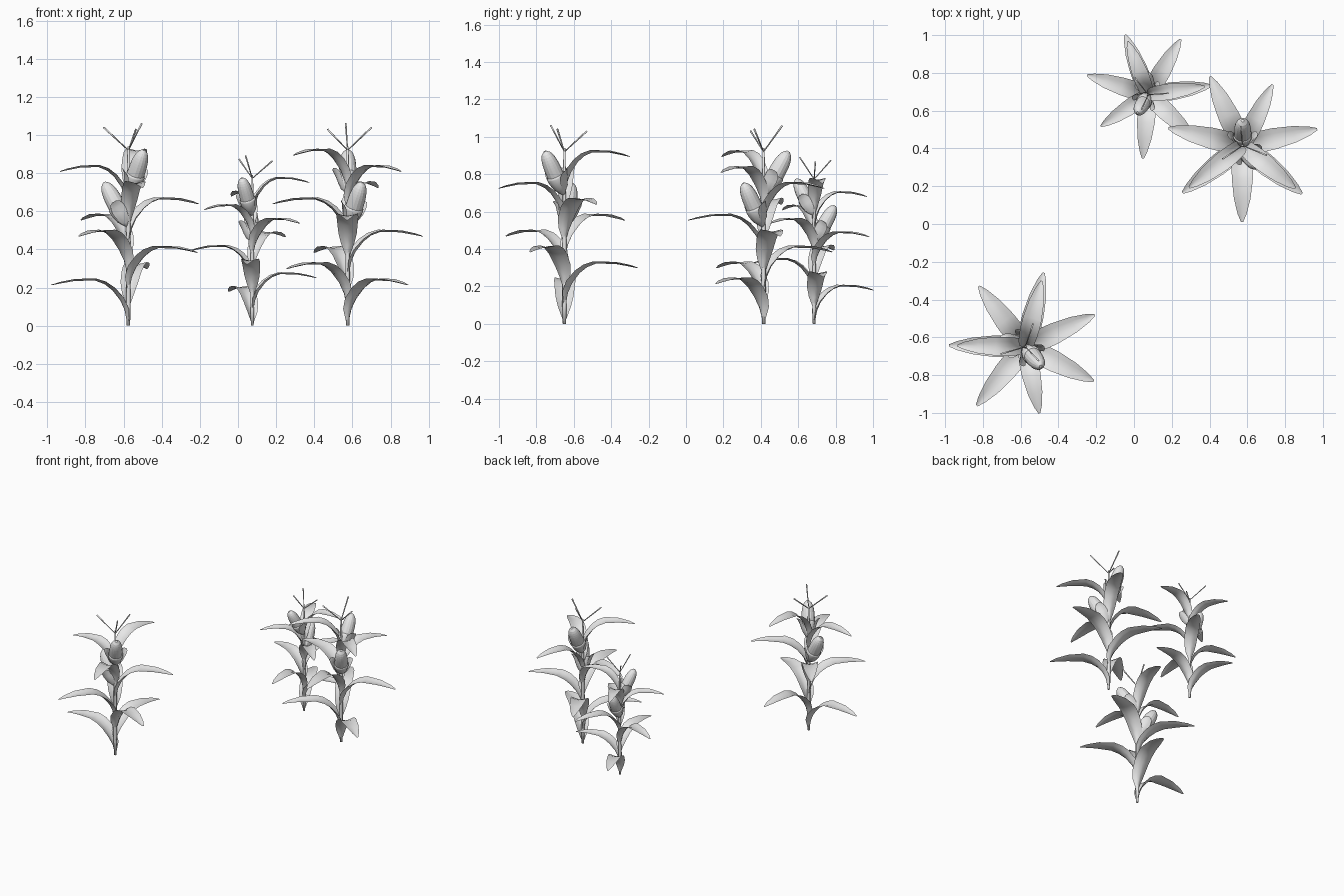
import bpy, bmesh, math
from mathutils import Matrix, Vector

cube = bpy.data.objects.get("Cube")
if cube:
    bpy.data.objects.remove(cube)

grey = bpy.data.materials.new("light_grey")
grey.use_nodes = True
grey.diffuse_color = (0.8, 0.8, 0.8, 1)
grey.node_tree.nodes["Principled BSDF"].inputs["Base Color"].default_value = (0.8, 0.8, 0.8, 1)


def finish(bm, name, smooth=True, solid=True):
    if solid:
        bmesh.ops.recalc_face_normals(bm, faces=bm.faces)
    for f in bm.faces:
        f.smooth = smooth
    mesh = bpy.data.meshes.new(name)
    bm.to_mesh(mesh)
    bm.free()
    mesh.materials.append(grey)
    return mesh


def grid(bm, rows, closed=False):
    """Skin equal-length rows of points with quads."""
    rings = [[bm.verts.new(p) for p in row] for row in rows]
    n = len(rings[0])
    faces = []
    for a, b in zip(rings, rings[1:]):
        for i in range(n if closed else n - 1):
            j = (i + 1) % n
            faces.append(bm.faces.new((a[i], a[j], b[j], b[i])))
    return rings, faces


def revolve(bm, profile, sides):
    rows = [[(r * math.cos(math.tau * i / sides), r * math.sin(math.tau * i / sides), z)
             for i in range(sides)] for r, z in profile]
    rings, faces = grid(bm, rows, True)
    bm.faces.new(rings[0][::-1])
    bm.faces.new(rings[-1])
    return faces


def blade(bm, sections):
    """Strip of folded cross-sections: distance, height, half width, fold depth."""
    pts = [Vector((s[0], 0, s[1])) for s in sections]
    rows = []
    for k, (r, z, w, fold) in enumerate(sections):
        t = (pts[min(k + 1, len(pts) - 1)] - pts[max(k - 1, 0)]).normalized()
        up = Vector((-t.z, 0, t.x))
        rows.append([pts[k] + Vector((0, -w * u, 0)) + up * fold * abs(u) ** 1.4
                     for u in (-1, -0.5, 0, 0.5, 1)])
    grid(bm, rows)


# Arching leaf with a folded midrib, its tip at height zero
bm = bmesh.new()
blade(bm, [(0.008, -0.19, 0.010, 0.012), (0.020, -0.13, 0.034, 0.024),
           (0.042, -0.08, 0.048, 0.024), (0.084, -0.026, 0.054, 0.019),
           (0.125, 0.006, 0.057, 0.015), (0.175, 0.025, 0.056, 0.012),
           (0.280, 0.023, 0.044, 0.010), (0.360, 0.009, 0.024, 0.008),
           (0.404, 0, 0.006, 0.003)])
leaf_mesh = finish(bm, "leaf", solid=False)

# Stem
bm = bmesh.new()
revolve(bm, [(0.009, 0), (0.012, 0.1), (0.011, 0.5), (0.008, 0.8), (0.005, 0.94)], 8)
stem_mesh = finish(bm, "stem")

# Tassel of thin rods
bm = bmesh.new()
for tip in ((-0.105, -0.07, 1.03), (-0.01, 0.10, 1.06), (0.125, -0.05, 1.04)):
    start, end = Vector((0, 0, 0.92)), Vector(tip)
    turn = (end - start).to_track_quat('Z', 'Y').to_matrix().to_4x4()
    bmesh.ops.create_cone(bm, cap_ends=True, segments=6, radius1=0.003, radius2=0.005,
                          depth=(end - start).length,
                          matrix=Matrix.Translation((start + end) / 2) @ turn)
tassel_mesh = finish(bm, "tassel")

# Cob with steep-sided raised kernels
bm = bmesh.new()
profile = []
for k in range(12):
    t = k / 11
    profile.append((0.046 * math.sqrt(max(1 - t ** 3.4, 0.03)), 0.10 + 0.163 * t))
kernels = revolve(bm, profile, 16)
bmesh.ops.inset_individual(bm, faces=kernels, thickness=0.0022, depth=0.0065)
cob_mesh = finish(bm, "cob", smooth=False)

# Husk bulb holding the cob
bm = bmesh.new()
revolve(bm, [(0.008, 0), (0.022, 0.018), (0.039, 0.045), (0.048, 0.08),
             (0.051, 0.106), (0.049, 0.118)], 14)
husk_mesh = finish(bm, "husk")

# Flared, round-tipped husk flap
bm = bmesh.new()
blade(bm, [(0.010, 0.005, 0.010, 0.004), (0.036, 0.035, 0.028, 0.008),
           (0.052, 0.075, 0.038, 0.011), (0.062, 0.106, 0.037, 0.010),
           (0.073, 0.126, 0.027, 0.006), (0.082, 0.136, 0.010, 0.002)])
flap_mesh = finish(bm, "husk_flap", solid=False)


def place(mesh, name, matrix):
    ob = bpy.data.objects.new(name, mesh)
    bpy.context.collection.objects.link(ob)
    ob.matrix_world = matrix


def spin(deg, axis='Z'):
    return Matrix.Rotation(math.radians(deg), 4, axis)


def plant(label, x, y, turn, size):
    base = Matrix.Translation((x, y, 0)) @ spin(turn) @ Matrix.Scale(size, 4)
    place(stem_mesh, label + "_stem", base)
    place(tassel_mesh, label + "_tassel", base)
    # Leaves spiral up the stem, shorter near the top
    for k in range(9):
        reach = 1 if k < 6 else 0.89
        place(leaf_mesh, f"{label}_leaf_{k + 1}",
              base @ Matrix.Translation((0, 0, 0.212 + 0.085 * k))
              @ spin(-39 - 360 * 2 / 7 * k) @ Matrix.Diagonal((reach, reach, 1, 1)))
    # Two ears leaning out of the stem
    for part, angle, height in (("lower", -55, 0.522), ("upper", 90, 0.692)):
        ear = (base @ Matrix.Translation((0, 0, height)) @ spin(angle)
               @ Matrix.Translation((0.005, 0, 0)) @ spin(29, 'Y'))
        place(cob_mesh, f"{label}_{part}_cob", ear)
        place(husk_mesh, f"{label}_{part}_husk", ear)
        for side, a in (("left", 105), ("right", -105)):
            place(flap_mesh, f"{label}_{part}_{side}_husk_flap", ear @ spin(a))


plant("front_right_plant", -0.575, -0.65, -142, 1)
plant("left_plant", 0.575, 0.415, 0, 1)
plant("back_plant", 0.075, 0.685, 150, 0.84)
